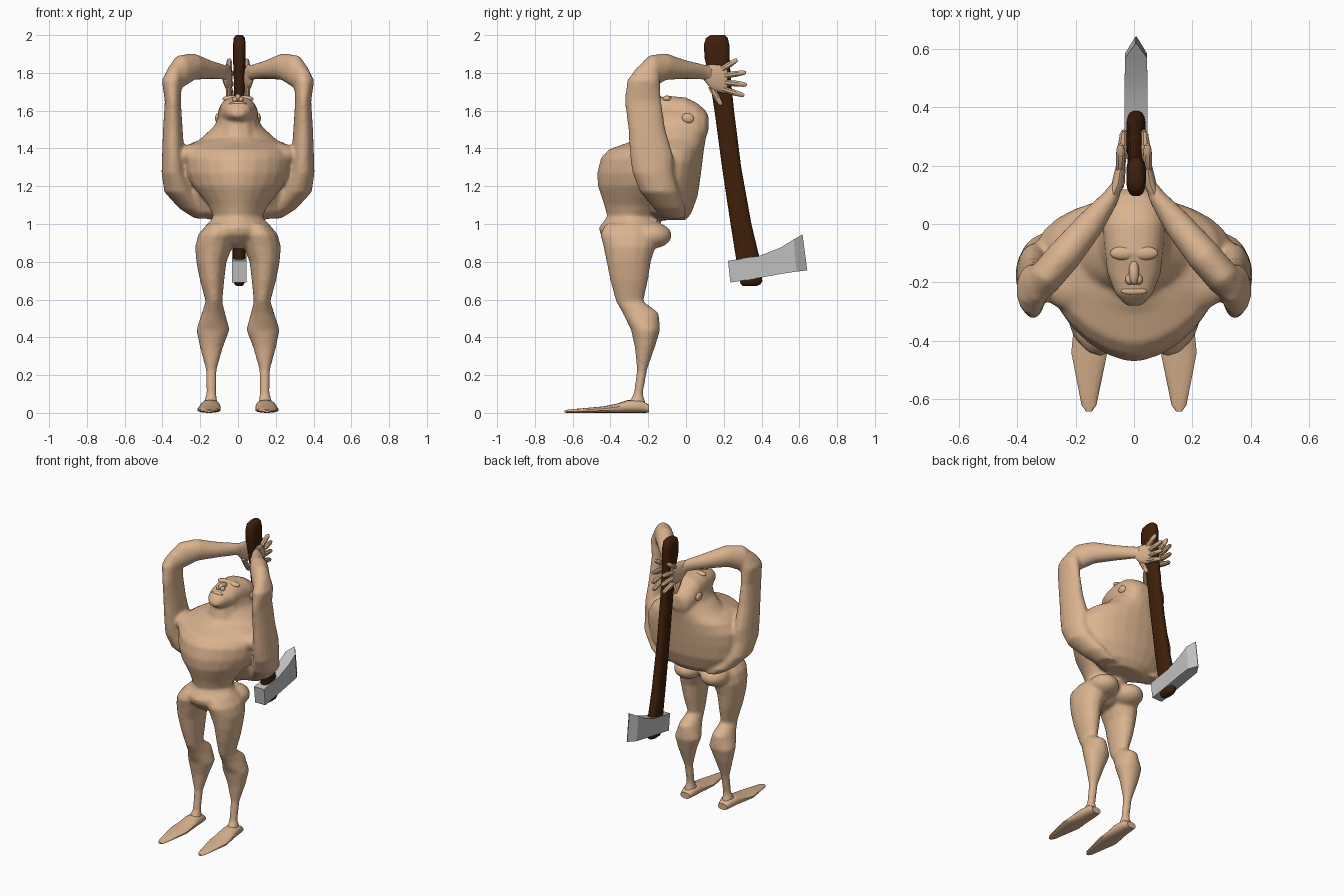
import bpy, bmesh, math
from mathutils import Vector, Matrix

X, Y, Z = Vector((1, 0, 0)), Vector((0, 1, 0)), Vector((0, 0, 1))
AXE_X = .007      # the axe sits slightly off centre


def material(name, rgb):
    m = bpy.data.materials.new(name)
    m.diffuse_color = (*rgb, 1)
    return m


skin = material("tan skin", (0.70, 0.45, 0.275))
wood = material("dark wood", (0.05, 0.014, 0.003))
steel = material("grey steel", (0.53, 0.53, 0.53))


def loft(bm, rings, U=X, V=Y, s=1, n=14, p=1.0):
    """Closed tube through rings (x, y, z, radius along U, radius along V); s mirrors x."""
    loops = []
    for x, y, z, ru, rv in rings:
        loop = []
        for i in range(n):
            a = 2 * math.pi * (i + 0.5) / n
            c, d = math.cos(a), math.sin(a)
            c = math.copysign(abs(c) ** p, c)
            d = math.copysign(abs(d) ** p, d)
            q = Vector((x, y, z)) + U * (ru * c) + V * (rv * d)
            q.x *= s
            loop.append(bm.verts.new(q))
        loops.append(loop)
    for a, b in zip(loops, loops[1:]):
        for i in range(n):
            bm.faces.new((a[i], a[(i + 1) % n], b[(i + 1) % n], b[i]))
    bm.faces.new(loops[0])
    bm.faces.new(loops[-1])


def span(x0, x1, y0, y1, z):
    return ((x0 + x1) / 2, (y0 + y1) / 2, z, (x1 - x0) / 2, (y1 - y0) / 2)


def ball(bm, c, r, tilt=0):
    m = Matrix.Translation(c) @ Matrix.Rotation(tilt, 4, 'X') @ Matrix.Diagonal((*r, 1))
    bmesh.ops.create_icosphere(bm, subdivisions=3, radius=1, matrix=m)


def finish(name, bm, mat, angle=40):
    bmesh.ops.recalc_face_normals(bm, faces=bm.faces)
    me = bpy.data.meshes.new(name)
    bm.to_mesh(me)
    bm.free()
    me.materials.append(mat)
    ob = bpy.data.objects.new(name, me)
    bpy.context.collection.objects.link(ob)
    bpy.ops.object.select_all(action='DESELECT')
    ob.select_set(True)
    bpy.context.view_layer.objects.active = ob
    bpy.ops.object.shade_smooth_by_angle(angle=math.radians(angle))
    return ob


# ---- body: overlapping masses fused by a voxel remesh
bm = bmesh.new()
# pelvis, waist and chest: half width, front y, back y, z
torso = [(.04, -.37, -.24, .87), (.11, -.41, -.19, .9), (.18, -.455, -.13, .945),
         (.178, -.462, -.13, .98), (.13, -.418, -.145, 1.04), (.16, -.434, -.1, 1.1),
         (.24, -.468, -.02, 1.2), (.275, -.472, .03, 1.27), (.29, -.452, .05, 1.35),
         (.28, -.41, .06, 1.395), (.25, -.31, .075, 1.43), (.13, -.26, .09, 1.46)]
loft(bm, [span(-w, w, f, b, z) for w, f, b, z in torso], n=24, p=1.2)
# broad hunched back running up into the head
back = [(.14, -.16, .0, 1.02), (.25, -.2, .03, 1.06), (.315, -.24, .063, 1.15), (.335, -.26, .078, 1.25),
        (.335, -.27, .088, 1.33), (.29, -.26, .097, 1.4), (.2, -.24, .106, 1.45), (.125, -.22, .115, 1.52),
        (.1, -.18, .117, 1.58)]
loft(bm, [span(-w, w, f, b, z) for w, f, b, z in back], n=24)
# neck
loft(bm, [(0, -.1, 1.38, .19, .19), (0, -.08, 1.45, .13, .18), (0, -.065, 1.57, .107, .16)])
# head tipped back: y, top z, bottom z, half width
head = [(-.28, 1.6, 1.565, .03), (-.24, 1.645, 1.545, .065), (-.17, 1.66, 1.525, .092),
        (-.1, 1.68, 1.5, .1), (0, 1.67, 1.48, .109), (.06, 1.64, 1.45, .104),
        (.1, 1.605, 1.45, .085), (.119, 1.575, 1.49, .05)]
loft(bm, [(0, y, (t + b) / 2, w, (t - b) / 2) for y, t, b, w in head], X, Z, n=18, p=.9)

leg = [(.03, .165, -.43, -.17, 1.0), (.02, .212, -.455, -.15, .945), (.028, .229, -.438, -.16, .88),
       (.06, .222, -.422, -.185, .8), (.072, .202, -.402, -.2, .7), (.083, .172, -.372, -.225, .59),
       (.068, .192, -.337, -.143, .53), (.043, .222, -.292, -.136, .44), (.078, .203, -.272, -.163, .35),
       (.112, .171, -.26, -.205, .23), (.114, .169, -.277, -.228, .1), (.107, .183, -.31, -.212, .05),
       (.1, .19, -.33, -.205, .03)]
upper_arm = [(.17, -.06, 1.03, .06, .06), (.24, -.085, 1.08, .07, .085), (.312, -.14, 1.17, .08, .105),
             (.34, -.175, 1.27, .066, .11), (.343, -.182, 1.36, .06, .116), (.345, -.207, 1.5, .053, .1),
             (.345, -.228, 1.65, .043, .098), (.35, -.225, 1.76, .054, .088), (.33, -.2, 1.835, .037, .057)]
forearm = [(.37, -.275, 1.75, .035, .05), (.31, -.19, 1.805, .06, .09), (.24, -.11, 1.833, .06, .072),
           (.15, 0, 1.817, .05, .05), (.08, .09, 1.805, .031, .042), (.056, .135, 1.79, .02, .045)]
for s in (1, -1):
    loft(bm, [span(*r) for r in leg], s=s)
    loft(bm, upper_arm, s=s)
    loft(bm, forearm, Vector((.8, .6, 0)), Z, s)
    ball(bm, (s * .1, -.18, .94), (.095, .105, .07))      # buttock
    ball(bm, (s * .2, -.19, 1.365), (.13, .11, .065))     # shoulder shelf joining chest to arm
body = finish("body", bm, skin)
mod = body.modifiers.new("fuse", 'REMESH')
mod.mode = 'VOXEL'
mod.voxel_size = .01
mod.use_smooth_shade = True
mod = body.modifiers.new("soften", 'SMOOTH')
mod.factor = .5
mod.iterations = 10

# ---- face: nose, brow, lips, ears
bm = bmesh.new()
ball(bm, (0, -.165, 1.664), (.018, .045, .024), -.2)
for s in (1, -1):
    ball(bm, (s * .015, -.19, 1.658), (.015, .018, .016))
    ball(bm, (s * .035, -.1, 1.663), (.048, .024, .017))
    ball(bm, (s * .107, .01, 1.56), (.014, .032, .026), -.3)
ball(bm, (0, -.23, 1.639), (.045, .013, .01))
finish("face_features", bm, skin)

# ---- feet: long pointed wedges
foot = [(.145, -.197, .022, .035, .021), (.145, -.24, .035, .047, .035), (.147, -.31, .034, .053, .034),
        (.15, -.37, .024, .059, .024), (.153, -.44, .017, .063, .017), (.154, -.62, .009, .026, .009),
        (.154, -.642, .007, .01, .006)]
bm = bmesh.new()
for s in (1, -1):
    loft(bm, foot, X, Z, s, p=.85)
finish("feet", bm, skin)

# ---- hands: palm, four spread fingers and a thumb pressed on the handle
palm = [(.074, .09, 1.804, .02, .035), (.054, .14, 1.775, .023, .07), (.045, .2, 1.765, .017, .073),
        (.042, .22, 1.765, .012, .065)]
fingers = [((.047, .19, 1.82), (.046, .272, 1.87)), ((.045, .2, 1.785), (.036, .318, 1.803)),
           ((.045, .2, 1.75), (.034, .322, 1.737)), ((.045, .19, 1.715), (.036, .308, 1.68)),
           ((.05, .13, 1.73), (.046, .187, 1.63))]
bm = bmesh.new()
for s in (1, -1):
    loft(bm, palm, X, Z, s)
    for a, b in fingers:
        a, b = Vector(a), Vector(b)
        d = (b - a).normalized()
        side = d.cross(X).normalized()
        loft(bm, [(*a.lerp(b, t), r, r) for t, r in
                  ((0, .016), (.5, .017), (.9, .013), (1, .007))], X, side, s, n=8)
finish("hands", bm, skin)

# ---- axe handle: y from, y to, z, half thickness
handle = [(.13, .205, 2.0, .018), (.105, .222, 1.985, .03), (.094, .23, 1.95, .034),
          (.097, .232, 1.88, .034), (.122, .237, 1.78, .03), (.15, .255, 1.6, .029),
          (.19, .293, 1.3, .03), (.235, .347, 1.0, .032), (.262, .388, .83, .033),
          (.283, .405, .7, .033), (.29, .395, .68, .025), (.3, .375, .672, .015)]
bm = bmesh.new()
loft(bm, [span(AXE_X - t, AXE_X + t, a, b, z) for a, b, z, t in handle], n=16, p=.75)
finish("axe_handle", bm, wood, 60)

# ---- axe head: top y, top z, bottom y, bottom z, half thickness
blade = [(.222, .805, .235, .69, .039), (.385, .83, .40, .717, .039), (.5, .875, .5, .735, .039),
         (.57, .918, .585, .748, .037), (.617, .945, .642, .755, .002)]
bm = bmesh.new()
rows = []
for ty, tz, by, bz, h in blade:
    rows.append([bm.verts.new((AXE_X + x, y, z)) for x, y, z in
                 ((-h, ty, tz), (h, ty, tz), (h, by, bz), (-h, by, bz))])
for a, b in zip(rows, rows[1:]):
    for i in range(4):
        bm.faces.new((a[i], a[(i + 1) % 4], b[(i + 1) % 4], b[i]))
bm.faces.new(rows[0])
bm.faces.new(rows[-1])
finish("axe_head", bm, steel, 20)
